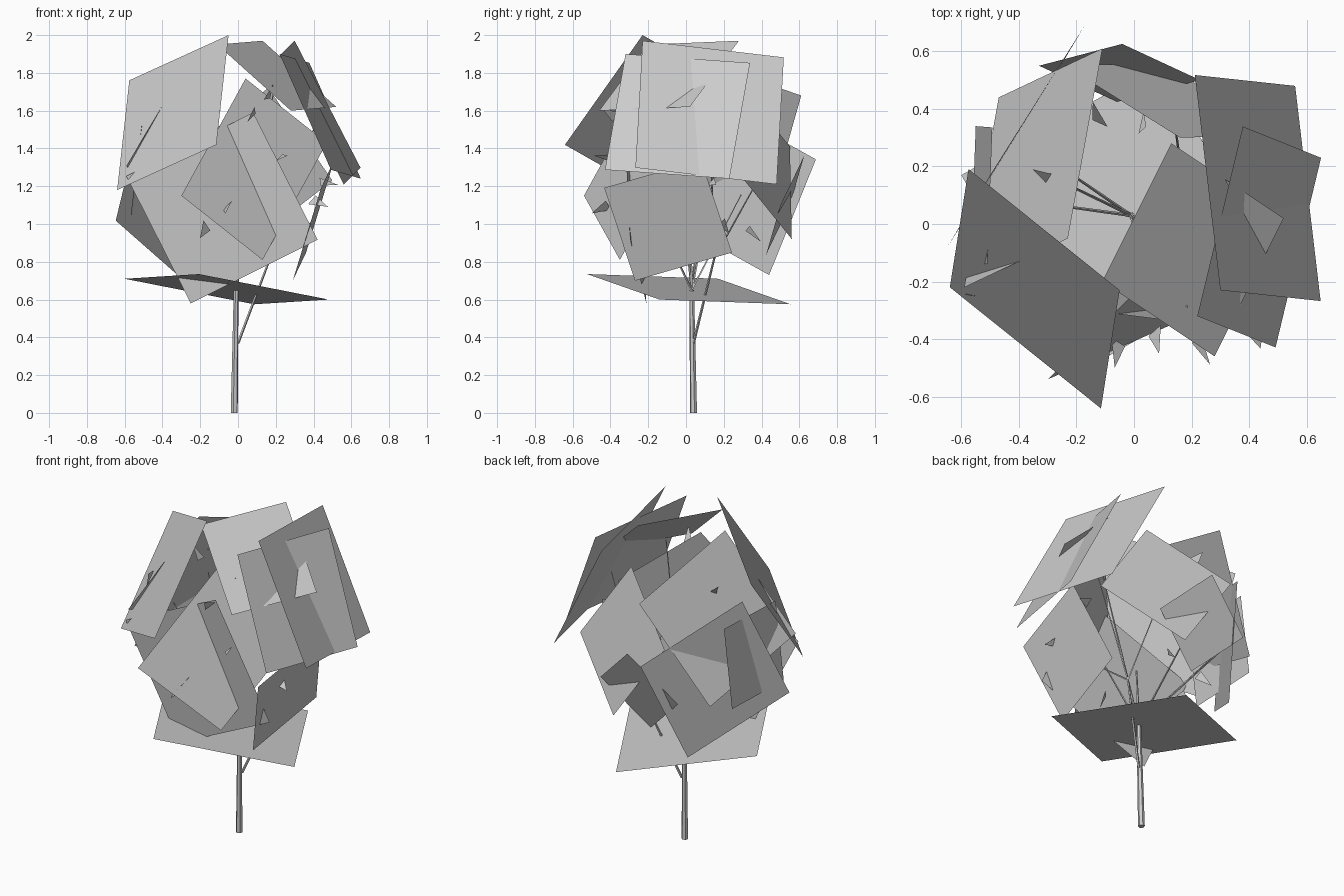
import bpy, bmesh, random
from math import radians
from mathutils import Vector, Matrix

if "Cube" in bpy.data.objects:
    bpy.data.objects.remove(bpy.data.objects["Cube"])

random.seed(4)
CROWN = Vector((0, 0, 1.3))


def make_object(name, bm):
    mesh = bpy.data.meshes.new(name)
    bm.to_mesh(mesh)
    bm.free()
    obj = bpy.data.objects.new(name, mesh)
    bpy.context.collection.objects.link(obj)


def limb(name, start, end, r1, r2, sides):
    """Tapered low-poly limb between two points."""
    start, end = Vector(start), Vector(end)
    axis = end - start
    bm = bmesh.new()
    bmesh.ops.create_cone(bm, cap_ends=True, segments=sides,
                          radius1=r1, radius2=r2, depth=axis.length)
    turn = axis.to_track_quat('Z', 'Y')
    for v in bm.verts:
        v.co = turn @ v.co + (start + end) / 2
        v.co.z = max(v.co.z, 0)
    make_object(name, bm)


def leaf_card(name, a, c, tilt=0, corner=None):
    """Leaf card on a diagonal: a square facing out of the crown, turned
    about the diagonal by tilt, or a rectangle through a given corner."""
    a, c = Vector(a), Vector(c)
    mid, half = (a + c) / 2, (c - a) / 2
    if corner:
        across = Vector(corner) - mid
    else:
        out = mid - CROWN
        normal = (out - out.project(half)).normalized()
        across = Matrix.Rotation(radians(tilt), 3, half) @ normal.cross(half)
    bm = bmesh.new()
    bm.faces.new([bm.verts.new(p) for p in (a, mid - across, c, mid + across)])
    make_object("leaf_card_" + name, bm)
    return mid


# Leaf cards of the crown shell: diagonal, then tilt or third corner
cards = {
    "upper_left": ((-.05, -.23, 2), (-.64, -.22, 1.18), -8),
    "upper_right": ((.3, -.23, 1.97), (.56, .48, 1.21), 8),
    "outer_right": ((.22, -.32, 1.9), (.65, .23, 1.24), 8),
    "underside": ((-.6, .17, .71), (.48, -.14, .6), -8),
    "front": ((-.3, -.54, 1.15), (.47, -.01, 1.43), 0, (.13, -.35, .81)),
    "front_low": ((-.25, -.21, .58), (.08, -.33, 1.59)),
    "right_low": ((.29, -.27, .7), (.51, .08, 1.34)),
    "top": ((-.11, -.2, 1.95), (.52, .02, 1.62), 0, (.13, .28, 1.97)),
    "back_upper": ((-.47, .44, 1.08), (-.23, -.05, 1.91), 0, (-.11, .61, 1.68)),
    "back_right": ((.1, .56, .92), (.16, .3, 1.72), 0, (.5, .31, 1.23)),
    "back_left": ((-.32, .44, .73), (-.5, .17, 1.63)),
    "left": ((-.55, .34, 1.05), (-.51, -.14, 1.52)),
    "back": ((-.33, .55, 1.1), (.23, .5, 1.1)),
}
centres = {part: leaf_card(part, *spec) for part, spec in cards.items()}

# Trunk with a lighter upper leader
top = Vector((-.01, .03, .65))
limb("trunk", (-.02, .04, 0), top, .019, .013, 6)
limb("leader", top, (0, .02, 1), .009, .005, 5)

# Forked side branch
fork = Vector((.17, .15, .82))
limb("side_branch", (0, .04, .37), fork, .008, .006, 5)

# Thin branches reaching out to the cards
for part in ("front", "left", "back_upper", "back_left", "top"):
    limb("branch_" + part, top, top.lerp(centres[part], .95), .006, .003, 4)
for part in ("upper_right", "back_right", "right_low"):
    limb("branch_" + part, fork, fork.lerp(centres[part], .95), .005, .003, 4)

# Small pointed twig leaves poking through the crown
bm = bmesh.new()
for i in range(16):
    d = Vector([random.gauss(0, 1) for _ in range(3)]).normalized()
    base = CROWN + d * .46
    side = d.orthogonal().normalized() * random.uniform(.02, .04)
    bm.faces.new([bm.verts.new(p) for p in (base - side, base + side, base + d * .1)])
make_object("twig_leaves", bm)
